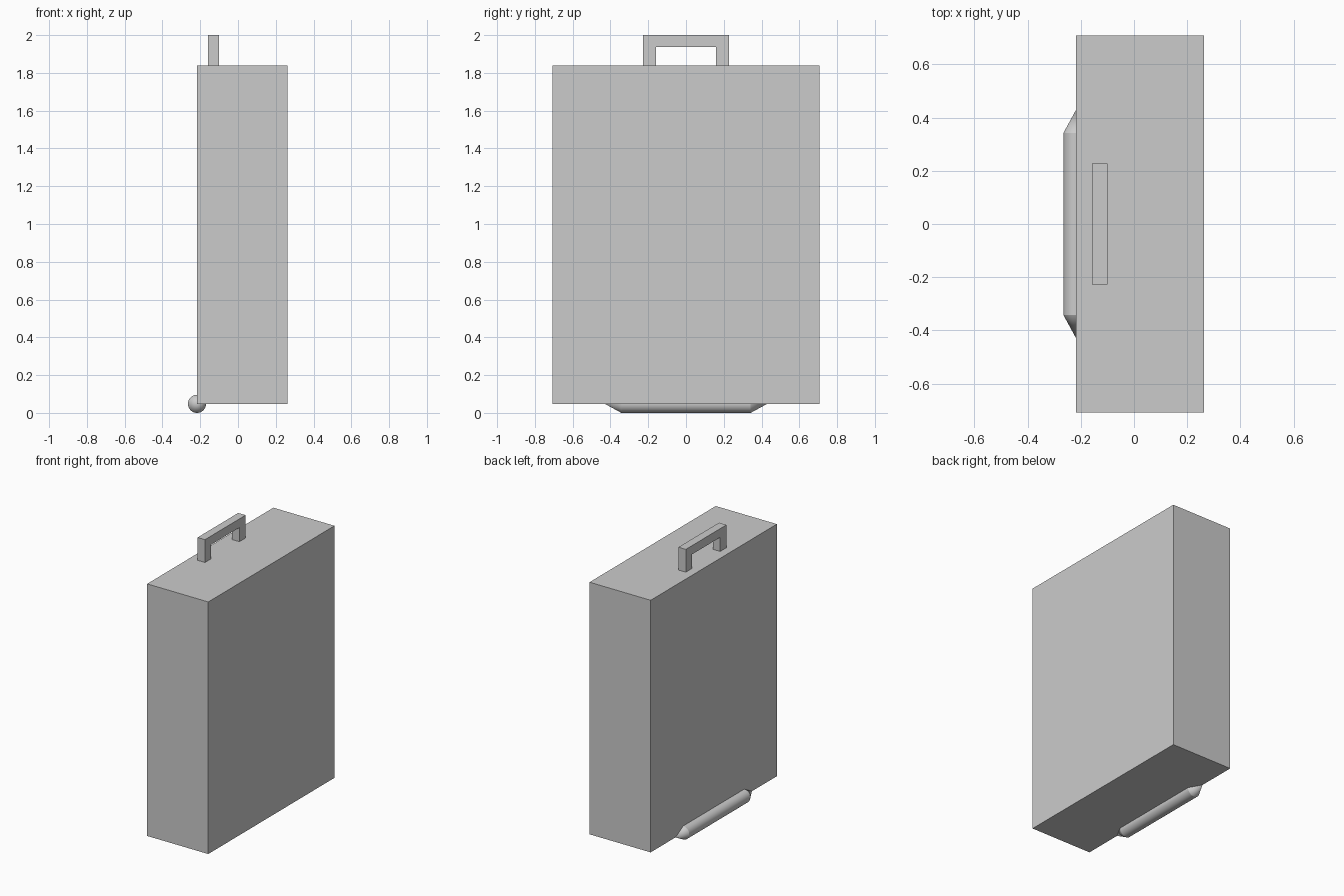
import bpy, bmesh, math

if "Cube" in bpy.data.objects:
    bpy.data.objects.remove(bpy.data.objects["Cube"])


def prism(name, profile, x0, x1):
    """Extrude a closed (y, z) profile from x0 to x1."""
    bm = bmesh.new()
    face = bm.faces.new([bm.verts.new((x0, y, z)) for y, z in profile])
    ext = bmesh.ops.extrude_face_region(bm, geom=[face])
    verts = [g for g in ext["geom"] if isinstance(g, bmesh.types.BMVert)]
    bmesh.ops.translate(bm, verts=verts, vec=(x1 - x0, 0, 0))
    return finish(name, bm)


def finish(name, bm):
    bmesh.ops.recalc_face_normals(bm, faces=bm.faces)
    mesh = bpy.data.meshes.new(name)
    bm.to_mesh(mesh)
    bm.free()
    obj = bpy.data.objects.new(name, mesh)
    bpy.context.collection.objects.link(obj)
    return obj


# Case body
prism("case_body", [(-0.708, 0.048), (0.708, 0.048), (0.708, 1.838), (-0.708, 1.838)],
      -0.218, 0.262)

# Carry handle: an upside-down U
half = [(0.158, 1.838), (0.158, 1.938)]
outer = [(0.228, 2.0), (0.228, 1.838)]
right = half[::-1]
profile = outer + half + [(-y, z) for y, z in right] + [(-y, z) for y, z in outer[::-1]]
prism("carry_handle", profile, -0.158, -0.1)

# Bottom roller: a spun profile with pointed ends, along y
bm = bmesh.new()
cx, cz = -0.217, 0.048
pts = [(0, -0.43), (0.048, -0.342), (0.048, 0.342), (0, 0.43)]
vs = [bm.verts.new((cx + r, y, cz)) for r, y in pts]
edges = [bm.edges.new(p) for p in zip(vs, vs[1:])]
bmesh.ops.spin(bm, geom=vs + edges, cent=(cx, 0, cz), axis=(0, 1, 0),
               angle=math.tau, steps=32)
bmesh.ops.remove_doubles(bm, verts=bm.verts, dist=0.0005)
roller = finish("bottom_roller", bm)
bpy.context.view_layer.objects.active = roller
roller.select_set(True)
bpy.ops.object.shade_smooth_by_angle(angle=math.radians(25))
